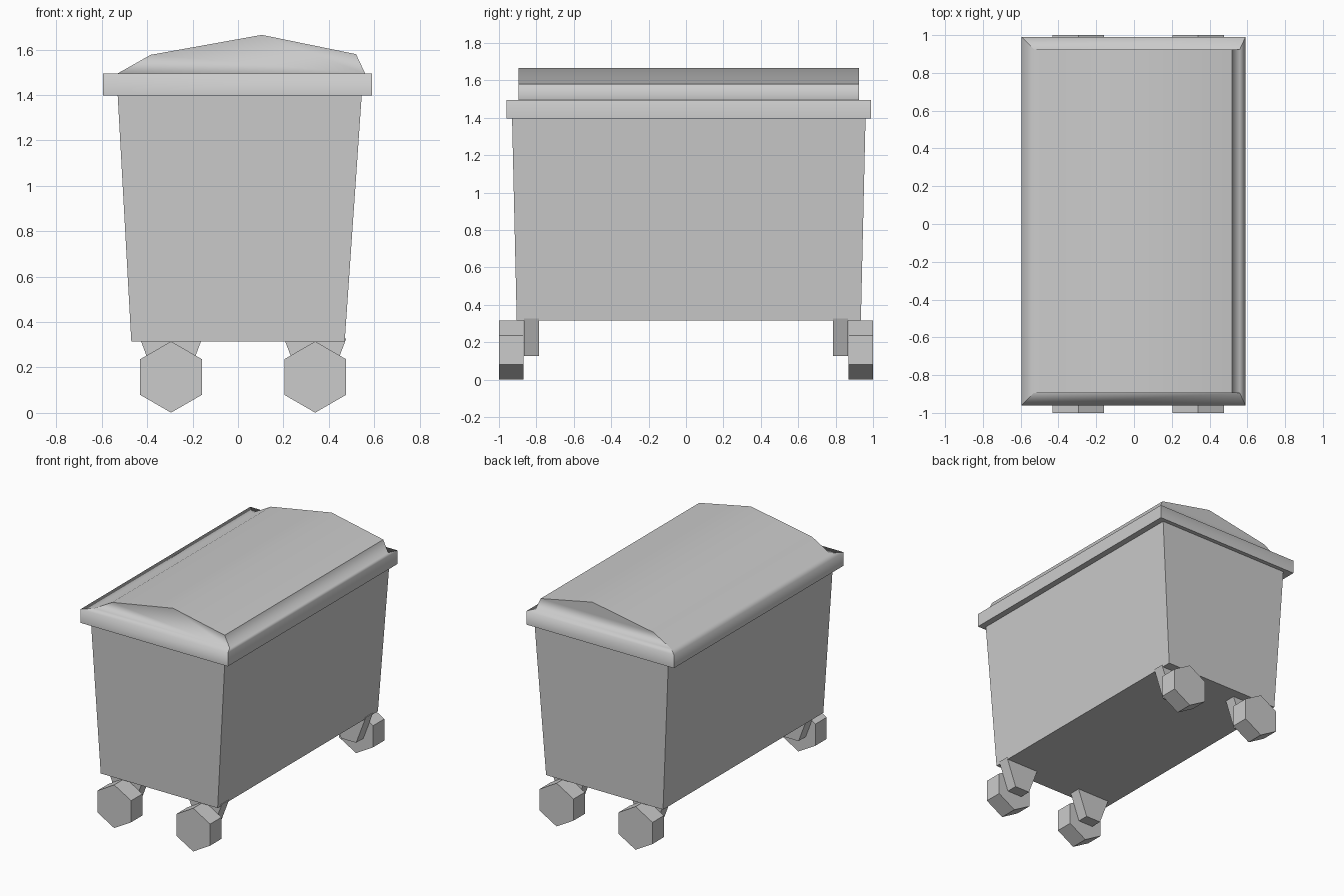
import bpy, bmesh, math
from mathutils import Matrix, Vector

if "Cube" in bpy.data.objects:
    bpy.data.objects.remove(bpy.data.objects["Cube"])


def finish(bm, name):
    bmesh.ops.recalc_face_normals(bm, faces=bm.faces[:])
    mesh = bpy.data.meshes.new(name)
    bm.to_mesh(mesh)
    bm.free()
    obj = bpy.data.objects.new(name, mesh)
    bpy.context.collection.objects.link(obj)
    return obj


def rect(bm, x0, x1, y0, y1, z):
    return [bm.verts.new((x, y, z)) for x, y in ((x0, y0), (x1, y0), (x1, y1), (x0, y1))]


def bridge(bm, a, b):
    n = len(a)
    return [bm.faces.new((a[i], a[(i + 1) % n], b[(i + 1) % n], b[i])) for i in range(n)]


def prism_y(name, profile, y0, y1):
    """Extrude an x-z outline along y."""
    bm = bmesh.new()
    a = [bm.verts.new((x, y0, z)) for x, z in profile]
    b = [bm.verts.new((x, y1, z)) for x, z in profile]
    bridge(bm, a, b)
    bm.faces.new(a)
    bm.faces.new(b)
    return finish(bm, name)


# Tapered bin body
bm = bmesh.new()
low = rect(bm, -0.47, 0.47, -0.905, 0.935, 0.315)
high = rect(bm, -0.53, 0.545, -0.93, 0.96, 1.40)
bridge(bm, low, high)
bm.faces.new(low)
bm.faces.new(high)
finish(bm, "bin_body")

# Lid: rim wall, flat ledge and lopsided domed top, in one smooth shell
bm = bmesh.new()
rim_low = rect(bm, -0.595, 0.59, -0.96, 0.99, 1.397)
rim_top = rect(bm, -0.595, 0.59, -0.96, 0.99, 1.495)
profile = [(-0.53, 1.495), (-0.385, 1.577), (0.105, 1.665), (0.52, 1.58), (0.56, 1.495)]
front = [bm.verts.new((x, -0.895, z)) for x, z in profile]
back = [bm.verts.new((x, 0.925, z)) for x, z in profile]
inner = [front[0], front[-1], back[-1], back[0]]
group = {}
for ring in (bridge(bm, rim_low, rim_top), bridge(bm, rim_top, inner)):
    for i, f in enumerate(ring):
        group[f] = i
group[bm.faces.new(front)] = 0
group[bm.faces.new(back)] = 2
for i in range(4):
    f = bm.faces.new((front[i], front[i + 1], back[i + 1], back[i]))
    group[f] = 1 if i == 3 else 3
group[bm.faces.new(rim_low)] = 4
# Keep corners sharp where the sides meet
for f in bm.faces:
    f.smooth = True
for e in bm.edges:
    e.smooth = len({group[f] for f in e.link_faces}) == 1
finish(bm, "lid")

# Four hexagonal wheels with tapered brackets
R = 0.157
for x, side in ((-0.295, "left"), (0.34, "right")):
    for s, end in ((-1, "front"), (1, "back")):
        hexagon = [(x + R * math.sin(k * math.pi / 3), 0.158 + R * math.cos(k * math.pi / 3))
                   for k in range(6)]
        prism_y(f"wheel_{end}_{side}", hexagon, s * 0.87, s * 1.0)
        bracket = [(x - 0.137, 0.328), (x + 0.137, 0.328), (x + 0.06, 0.125), (x - 0.06, 0.125)]
        prism_y(f"wheel_bracket_{end}_{side}", bracket, s * 0.785, s * 0.867)
